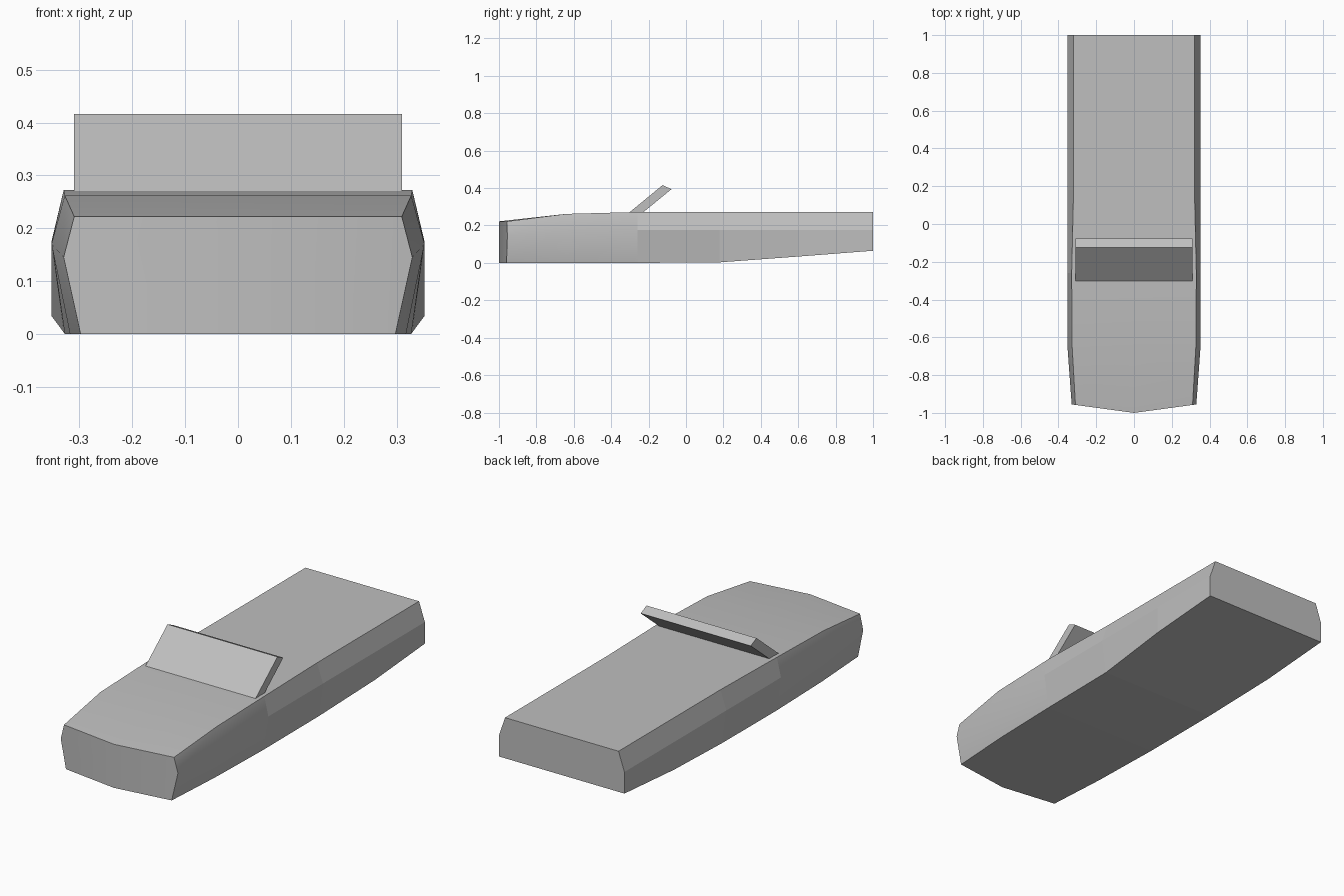
import bpy, bmesh, math

if "Cube" in bpy.data.objects:
    bpy.data.objects.remove(bpy.data.objects["Cube"], do_unlink=True)

grey = bpy.data.materials.new("plain_grey")
grey.use_nodes = True
colour = (0.52, 0.52, 0.52, 1)
grey.diffuse_color = colour
grey.node_tree.nodes["Principled BSDF"].inputs["Base Color"].default_value = colour


def finish(name, bm):
    """Turn a half mesh (x >= 0) into a mirrored object."""
    bmesh.ops.recalc_face_normals(bm, faces=bm.faces)
    for plane in [e for e in bm.edges if e.is_boundary]:
        plane.smooth = True
    mesh = bpy.data.meshes.new(name)
    bm.to_mesh(mesh)
    bm.free()
    mesh.materials.append(grey)
    obj = bpy.data.objects.new(name, mesh)
    bpy.context.collection.objects.link(obj)
    mirror = obj.modifiers.new("mirror", 'MIRROR')
    mirror.use_clip = True
    return obj


# Hull stations: y, (bottom half width, z), (waist half width, z), (top half width, z)
stations = [
    (-1.00, (0.298, 0.0), (0.330, 0.145), (0.310, 0.222)),
    (-0.64, (0.318, 0.0), (0.353, 0.170), (0.328, 0.262)),
    (-0.26, (0.328, 0.0), (0.353, 0.175), (0.330, 0.272)),
    (0.18, (0.330, 0.003), (0.353, 0.175), (0.320, 0.272)),
    (0.60, (0.353, 0.034), (0.353, 0.175), (0.320, 0.272)),
    (1.00, (0.353, 0.065), (0.353, 0.175), (0.320, 0.272)),
]
bm = bmesh.new()
rings = []
for i, (y, bottom, waist, top) in enumerate(stations):
    section = [(0, bottom[1]), bottom, waist, top, (0, top[1])]
    rake = 0.136 if i == 0 else 0      # the nose is swept back from its centre
    rings.append([bm.verts.new((x, y + rake * x, z)) for x, z in section])
for a, b in zip(rings, rings[1:]):
    for k in range(4):
        bm.faces.new((a[k], a[k + 1], b[k + 1], b[k]))
bm.faces.new(rings[0])
bm.faces.new(rings[-1])
bm.normal_update()
bmesh.ops.recalc_face_normals(bm, faces=bm.faces)
# Front bodywork is softly shaded, the rear is faceted
for f in bm.faces:
    f.smooth = f.calc_center_median().y < -0.27
for e in bm.edges:
    e.smooth = e.is_boundary or e.calc_face_angle(0) < math.radians(35)
finish("body", bm)

# Raked windscreen slab
profile = [(-0.305, 0.268), (-0.125, 0.416), (-0.078, 0.394), (-0.232, 0.268)]
bm = bmesh.new()
inner = [bm.verts.new((0, y, z)) for y, z in profile]
outer = [bm.verts.new((0.31, y, z)) for y, z in profile]
for k in range(4):
    n = (k + 1) % 4
    bm.faces.new((inner[k], inner[n], outer[n], outer[k]))
bm.faces.new(outer)
finish("windscreen", bm)
